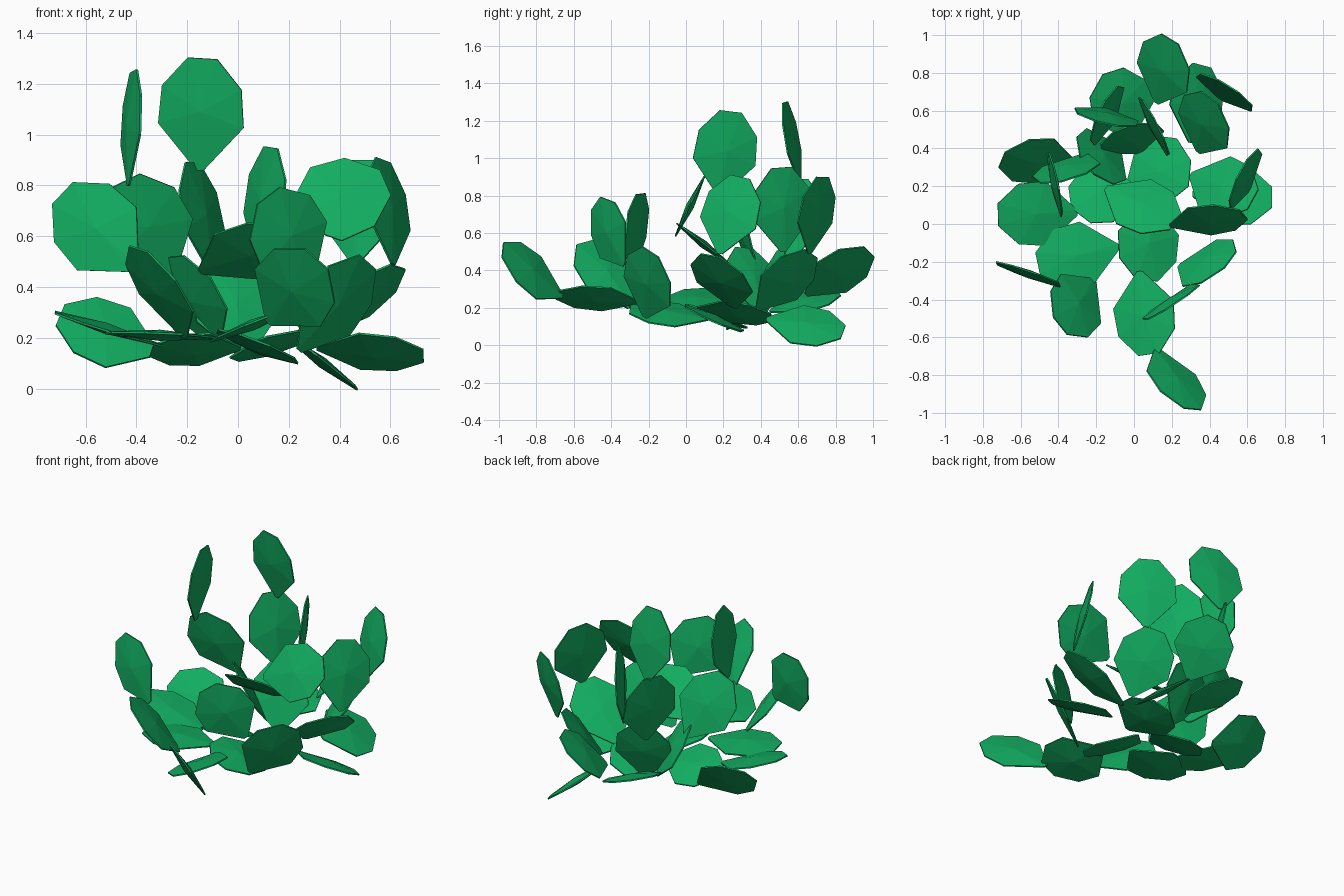
import bpy
import bmesh
from mathutils import Vector

old_cube = bpy.data.objects.get("Cube")
if old_cube:
    bpy.data.objects.remove(old_cube, do_unlink=True)

# One cactus green
green = bpy.data.materials.new("cactus_green")
green.use_nodes = True
COLOUR = (0.006, 0.42, 0.12, 1)
green.diffuse_color = COLOUR
green.node_tree.nodes["Principled BSDF"].inputs["Base Color"].default_value = COLOUR

# Half outline of a pad: (fraction of length, half width)
HALF_OUTLINE = [(0, .015), (.4, .172), (.74, .16), (1, .06)]
OUTLINE = HALF_OUTLINE + [(along, -side) for along, side in reversed(HALF_OUTLINE)]
RIM = .004
BULGE = .018


def pad(name, base, tip, facing):
    """A faceted lens-shaped pad growing from base to tip, turned towards facing."""
    base, tip = Vector(base), Vector(tip)
    axis = tip - base
    grow = axis.normalized()
    normal = Vector(facing)
    normal = (normal - grow * normal.dot(grow)).normalized()
    across = normal.cross(grow)

    bm = bmesh.new()
    rings = []
    for offset in (-RIM, RIM):
        rings.append([bm.verts.new(base + axis * along + across * side + normal * offset)
                      for along, side in OUTLINE])
    back, front = rings
    caps = [bm.faces.new(front), bm.faces.new(list(reversed(back)))]
    count = len(OUTLINE)
    for i in range(count):
        j = (i + 1) % count
        bm.faces.new((back[i], back[j], front[j], front[i]))
    bmesh.ops.recalc_face_normals(bm, faces=bm.faces[:])
    bmesh.ops.poke(bm, faces=caps, offset=BULGE)

    mesh = bpy.data.meshes.new(name)
    bm.to_mesh(mesh)
    bm.free()
    mesh.materials.append(green)
    obj = bpy.data.objects.new(name, mesh)
    bpy.context.scene.collection.objects.link(obj)
    return obj


# Low pads spreading close to the ground
pad("low_front_pad", (.03, -.25, .23), (.08, -.69, .27), (-.35, .05, .9))
pad("low_middle_pad", (.08, .12, .14), (.07, -.3, .19), (.35, .15, .9))
pad("low_front_right_pad", (-.08, -.12, .2), (-.51, -.21, .22), (.05, .05, 1))
pad("low_right_pad", (-.3, .06, .17), (-.72, .05, .3), (.3, -.05, .9))
pad("low_back_right_pad", (-.32, .33, .14), (-.7, .34, .29), (.25, -.7, .6))
pad("low_inner_right_pad", (.01, .19, .16), (-.34, .14, .15), (0, .35, .9))
pad("low_inner_left_pad", (.1, .06, .2), (.17, .46, .15), (-.3, .15, .9))
pad("low_left_pad", (.31, .16, .16), (.73, .14, .13), (-.15, .4, .9))
pad("low_back_left_pad", (.3, .43, .14), (.36, .84, .07), (.6, .05, .8))
pad("low_back_right_inner_pad", (-.02, .45, .18), (-.11, .81, .28), (.3, -.3, .8))

# Slanted pads rising from the low ones
pad("front_slanted_pad", (.12, -.66, .26), (.31, -.98, .51), (.5, .7, .5))
pad("front_right_slanted_pad", (-.21, -.3, .2), (-.39, -.54, .55), (.7, .4, .6))
pad("front_left_slanted_pad", (.24, -.22, .15), (.51, -.19, .5), (-.6, .7, .4))
pad("left_slanted_pad", (.3, .26, .2), (.63, .13, .48), (-.5, .4, .7))
pad("right_slanted_pad", (-.08, .41, .16), (-.25, .31, .52), (.6, .5, .4))
pad("back_left_slanted_pad", (.34, .38, .19), (.4, .67, .49), (.6, .4, -.6))
pad("back_slanted_pad", (.12, .64, .27), (.19, .98, .5), (.6, .4, -.6))
pad("back_inner_pad", (.03, .38, .12), (-.05, .51, .51), (.3, -.9, .4))

# Upright pads of the middle tier
pad("front_upright_pad", (.29, -.33, .43), (.12, -.48, .76), (.5, -.8, -.1))
pad("front_right_upright_pad", (-.4, -.33, .47), (-.69, -.21, .77), (-.4, -.8, .2))
pad("front_left_upright_pad", (.19, -.01, .67), (.58, .05, .81), (-.1, -.9, .4))
pad("left_upright_pad", (.61, .18, .49), (.57, .29, .9), (.8, -.4, .2))
pad("back_left_upright_pad", (.46, .66, .49), (.5, .73, .9), (.5, .8, -.2))
pad("back_upright_pad", (.08, .52, .5), (.13, .51, .95), (.8, .4, -.1))
pad("back_right_upright_pad", (-.1, .55, .45), (-.18, .6, .89), (.8, -.4, .2))
pad("right_upright_pad", (-.26, .37, .44), (-.44, .22, .82), (-.2, .8, .3))
pad("middle_tilted_pad", (-.15, .19, .46), (.22, .01, .61), (0, .6, .8))

# Two topmost pads
pad("top_right_pad", (-.43, .18, .8), (-.41, .24, 1.25), (.9, .2, 0))
pad("top_back_pad", (-.15, .61, .86), (-.14, .53, 1.3), (-.2, -.9, -.2))
